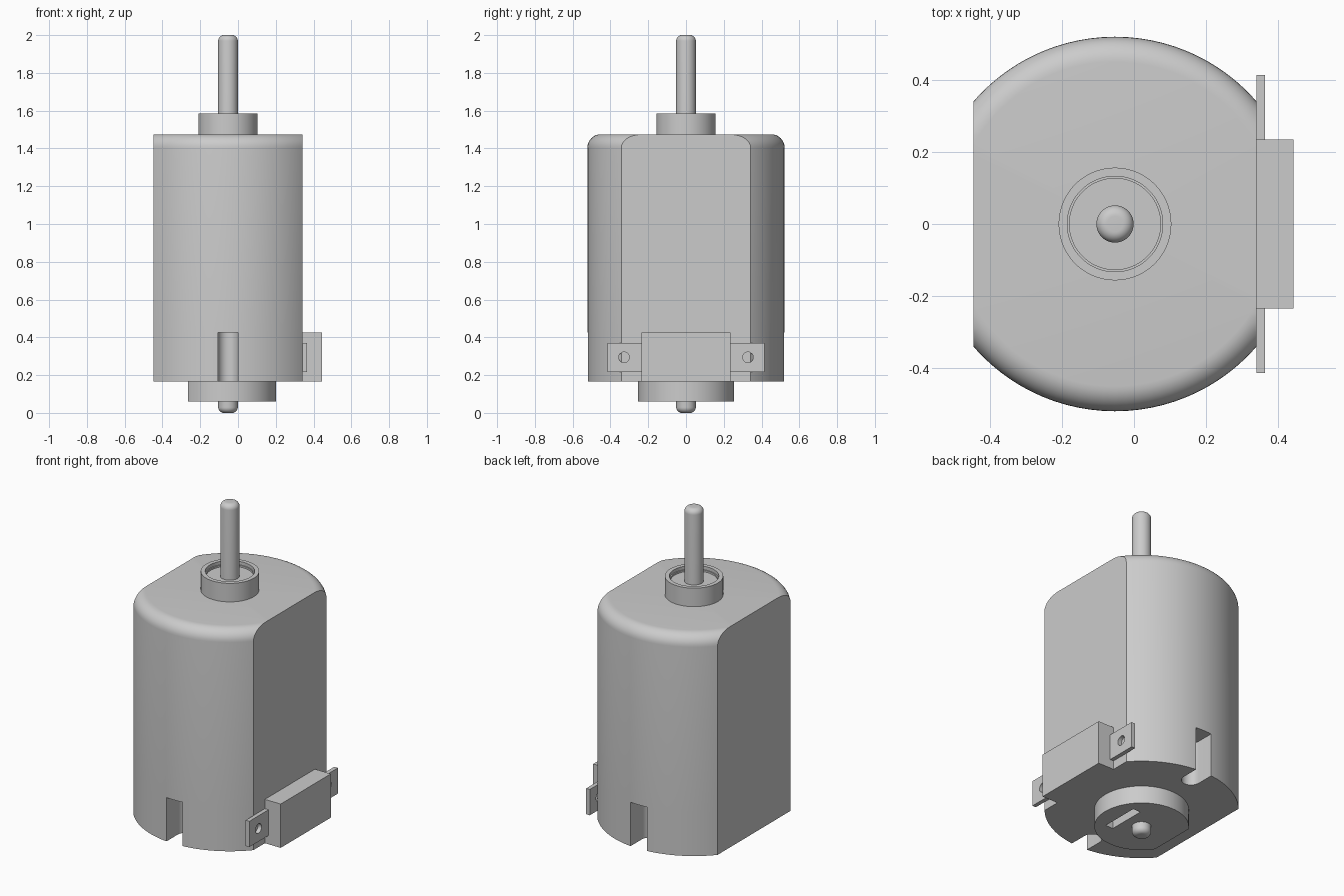
import bpy, bmesh
from math import sin, cos, pi
from mathutils import Matrix

if "Cube" in bpy.data.objects:
    bpy.data.objects.remove(bpy.data.objects["Cube"])

CX = -0.053          # motor axis position in x
R, HALF = 0.522, 0.394   # can radius, distance from axis to the flats


def finish(bm, name):
    bmesh.ops.recalc_face_normals(bm, faces=bm.faces[:])
    me = bpy.data.meshes.new(name)
    bm.to_mesh(me)
    bm.free()
    ob = bpy.data.objects.new(name, me)
    bpy.context.collection.objects.link(ob)
    return ob


def smooth(ob):
    bpy.ops.object.select_all(action='DESELECT')
    ob.select_set(True)
    bpy.context.view_layer.objects.active = ob
    bpy.ops.object.shade_smooth_by_angle()


def lathe(name, profile, flats=(), n=96):
    """Revolve an (r, z) profile about the motor axis; slice flats given as (side, distance)."""
    bm = bmesh.new()
    rings = []
    for r, z in profile:
        if r == 0:
            rings.append([bm.verts.new((CX, 0, z))] * n)
        else:
            rings.append([bm.verts.new((CX + r * cos(2 * pi * i / n), r * sin(2 * pi * i / n), z))
                          for i in range(n)])
    for a, b in zip(rings, rings[1:]):
        for i in range(n):
            j = (i + 1) % n
            bm.faces.new(list(dict.fromkeys((a[i], a[j], b[j], b[i]))))
    for side, dist in flats:
        cut = bmesh.ops.bisect_plane(bm, geom=bm.verts[:] + bm.edges[:] + bm.faces[:], dist=1e-5,
                                     plane_co=(CX + side * dist, 0, 0), plane_no=(side, 0, 0),
                                     clear_outer=True)
        edges = [e for e in cut['geom_cut'] if isinstance(e, bmesh.types.BMEdge)]
        bmesh.ops.holes_fill(bm, edges=edges, sides=0)
    return finish(bm, name)


def box(name, lo, hi):
    bm = bmesh.new()
    bmesh.ops.create_cube(bm, size=1)
    for v in bm.verts:
        v.co = [(a + b) / 2 + c * (b - a) for a, b, c in zip(lo, hi, v.co)]
    return finish(bm, name)


def cylinder(name, r, depth, matrix):
    bm = bmesh.new()
    bmesh.ops.create_cone(bm, cap_ends=True, segments=32, radius1=r, radius2=r,
                          depth=depth, matrix=matrix)
    return finish(bm, name)


def cut(ob, cutter):
    cutter.hide_render = True
    m = ob.modifiers.new("cut", 'BOOLEAN')
    m.operation, m.solver, m.object = 'DIFFERENCE', 'EXACT', cutter
    bpy.context.view_layer.objects.active = ob
    bpy.ops.object.modifier_apply(modifier=m.name)
    bpy.data.objects.remove(cutter)


def fillet(r, z, f, up, n=8):
    """Quarter-round corner points, going from the outer wall to the end face (up = +1 or -1)."""
    return [(r - f + f * cos(pi / 2 * i / n), z + up * (f * sin(pi / 2 * i / n) - f))
            for i in range(n + 1)]


both = [(1, HALF), (-1, HALF)]

# Steel can with rounded top rim
can = lathe("can", [(0, 0.425), (R, 0.425)] + fillet(R, 1.475, 0.07, 1) + [(0, 1.475)], both)

# End cap with two round-bottomed notches
cap = lathe("end_cap", [(0, 0.165), (R, 0.165), (R, 0.425), (0, 0.425)], both)
for s in (-1, 1):
    y0, y1 = sorted((s * 0.415, s * 0.7))
    cut(cap, cylinder("notch_round", 0.053, 0.6, Matrix.Translation((CX, s * 0.415, 0.3))))
    cut(cap, box("notch_slot", (CX - 0.053, y0, 0), (CX + 0.053, y1, 0.6)))

# Rear bearing boss, one flat side and a vent slot
rear = lathe("rear_boss", [(0, 0.06), (0.254, 0.06), (0.254, 0.17), (0, 0.17)], [(-1, 0.212)])
cut(rear, box("vent_slot", (0.052, -0.115, 0.0), (0.102, 0.115, 0.14)))

# Front bearing boss with recessed bearing face
front = lathe("front_boss", [(0, 1.47), (0.157, 1.47), (0.157, 1.585), (0.133, 1.585),
                             (0.133, 1.565), (0.127, 1.565), (0.127, 1.555), (0, 1.555)])

# Shaft with rounded ends
shaft = lathe("shaft", [(0, 0)] + fillet(0.052, 0, 0.03, -1)[::-1]
              + fillet(0.052, 2, 0.03, 1) + [(0, 2)], n=48)

# Terminal block and two drilled tabs
box("terminal_block", (0.335, -0.235, 0.165), (0.445, 0.235, 0.425))
for s, side in ((-1, "front"), (1, "back")):
    y0, y1 = sorted((s * 0.23, s * 0.415))
    tab = box(f"terminal_tab_{side}", (0.341, y0, 0.217), (0.365, y1, 0.37))
    cut(tab, cylinder("tab_hole", 0.028, 0.3,
                      Matrix.Translation((0.35, s * 0.328, 0.294)) @ Matrix.Rotation(pi / 2, 4, 'Y')))
    smooth(tab)

for ob in (can, cap, rear, front, shaft):
    smooth(ob)
